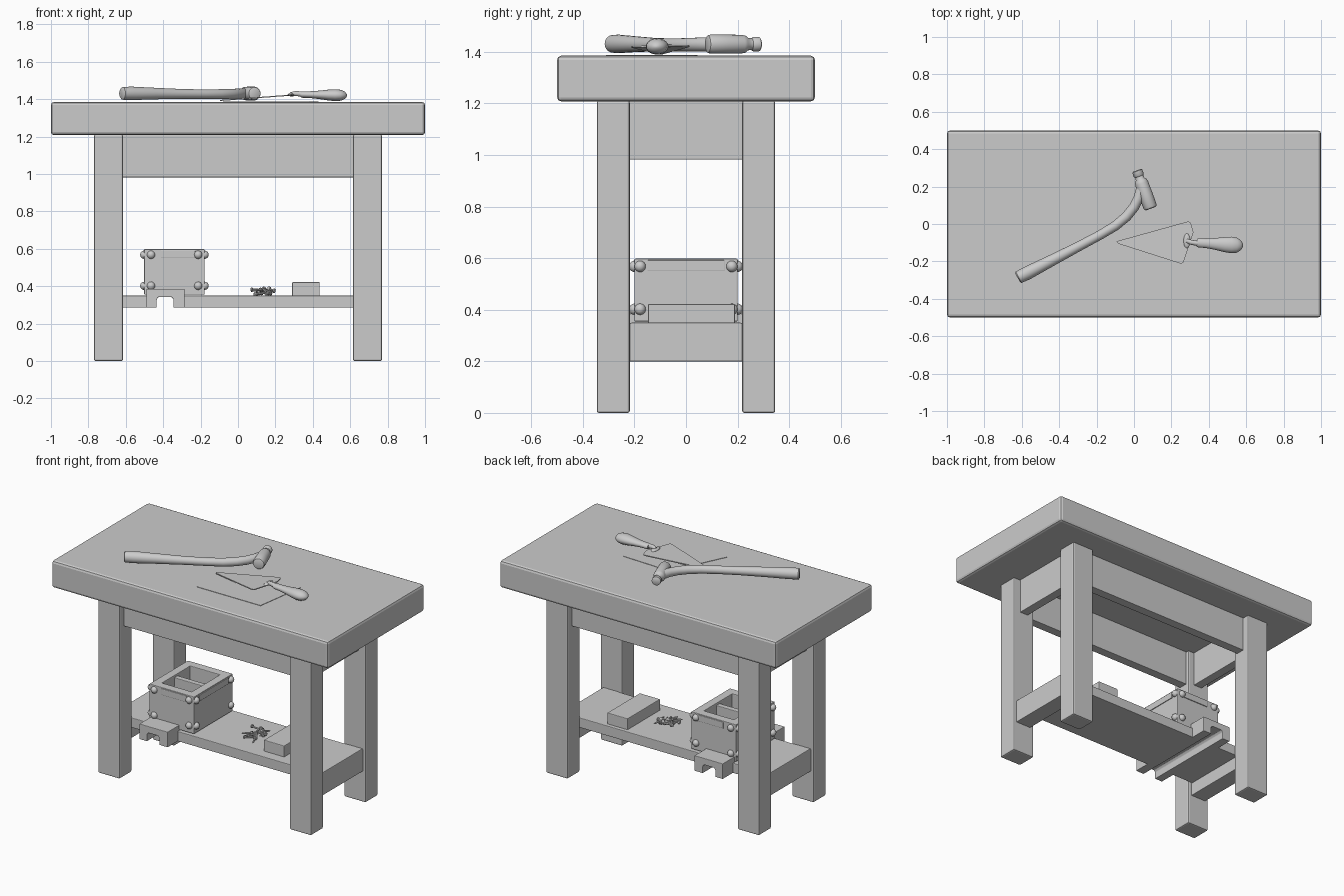
import bpy, bmesh, math, random
from mathutils import Vector

if "Cube" in bpy.data.objects:
    bpy.data.objects.remove(bpy.data.objects["Cube"])

random.seed(4)


def finish(name, bm, smooth=False, bevel=0.0, segs=2):
    bmesh.ops.recalc_face_normals(bm, faces=bm.faces)
    me = bpy.data.meshes.new(name)
    bm.to_mesh(me)
    bm.free()
    ob = bpy.data.objects.new(name, me)
    bpy.context.collection.objects.link(ob)
    if bevel:
        m = ob.modifiers.new("bevel", 'BEVEL')
        m.width, m.segments = bevel, segs
    if smooth:
        bpy.ops.object.select_all(action='DESELECT')
        ob.select_set(True)
        bpy.context.view_layer.objects.active = ob
        bpy.ops.object.shade_smooth_by_angle(angle=math.radians(40))
    return ob


def box(name, x0, x1, y0, y1, z0, z1, bevel=0.004):
    bm = bmesh.new()
    bmesh.ops.create_cube(bm, size=1)
    for v in bm.verts:
        v.co = ((x0 + x1) / 2 + v.co.x * (x1 - x0), (y0 + y1) / 2 + v.co.y * (y1 - y0),
                (z0 + z1) / 2 + v.co.z * (z1 - z0))
    return finish(name, bm, bevel=bevel)


def prism(name, outline, axis, a, b, bevel=0.0):
    """Extrude an outline along y (outline is x,z) or z (outline is x,y)."""
    bm = bmesh.new()
    pos = (lambda u, v, w: (u, w, v)) if axis == 'y' else (lambda u, v, w: (u, v, w))
    face = bm.faces.new([bm.verts.new(pos(u, v, a)) for u, v in outline])
    ext = bmesh.ops.extrude_face_region(bm, geom=[face])
    moved = [g for g in ext['geom'] if isinstance(g, bmesh.types.BMVert)]
    bmesh.ops.translate(bm, verts=moved, vec=Vector(pos(0, 0, b - a)))
    return finish(name, bm, bevel=bevel)


def sweep(name, path, n=20, flat=1.0):
    """Round section swept along (x, y, z, radius) points."""
    bm = bmesh.new()
    pts = [Vector(p[:3]) for p in path]
    rings = []
    for i, p in enumerate(pts):
        t = (pts[min(i + 1, len(pts) - 1)] - pts[max(i - 1, 0)]).normalized()
        ref = Vector((0, 0, 1)) if abs(t.z) < 0.9 else Vector((1, 0, 0))
        s = t.cross(ref).normalized()
        u = s.cross(t)
        r = path[i][3]
        rings.append([bm.verts.new(p + s * r * math.cos(k * math.tau / n)
                                   + u * r * flat * math.sin(k * math.tau / n)) for k in range(n)])
    for a, b in zip(rings, rings[1:]):
        for k in range(n):
            bm.faces.new((a[k], a[(k + 1) % n], b[(k + 1) % n], b[k]))
    bm.faces.new(rings[0])
    bm.faces.new(rings[-1])
    return finish(name, bm, smooth=True)


def spindle(name, a, b, profile, n=20, flat=1.0):
    """Turned part from a to b; profile holds (fraction, radius)."""
    a, b = Vector(a), Vector(b)
    return sweep(name, [(*a.lerp(b, t), r) for t, r in profile], n, flat)


# Table: top, legs, aprons, stretchers
box("table_top", -1, 1, -0.5, 0.5, 1.208, 1.385, 0.016)
for s, side in ((-1, "left"), (1, "right")):
    for t, end in ((-1, "front"), (1, "back")):
        box(f"{end}_{side}_leg", *sorted((s * 0.615, s * 0.77)), *sorted((t * 0.218, t * 0.346)),
            0, 1.21, 0.008)
    box(f"{side}_apron", *sorted((s * 0.66, s * 0.72)), -0.222, 0.222, 0.982, 1.21)
    box(f"{side}_stretcher", *sorted((s * 0.64, s * 0.75)), -0.222, 0.222, 0.2, 0.348)
for t, end in ((-1, "front"), (1, "back")):
    box(f"{end}_apron", -0.62, 0.62, *sorted((t * 0.24, t * 0.3)), 0.982, 1.21)

# Lower shelf, split where the channel passes through
box("shelf_left", -0.75, -0.44, -0.215, 0.215, 0.285, 0.35)
box("shelf_right", -0.34, 0.75, -0.215, 0.215, 0.285, 0.35)
prism("channel_block", [(-0.49, 0.285), (-0.435, 0.285), (-0.435, 0.33), (-0.425, 0.342),
                        (-0.355, 0.342), (-0.345, 0.33), (-0.345, 0.285), (-0.285, 0.285),
                        (-0.285, 0.385), (-0.49, 0.385)], 'y', -0.32, 0.32, 0.003)

# Open crate with a divider
X0, X1, Y, Z0, Z1, W = -0.502, -0.178, 0.2, 0.355, 0.598, 0.055
box("crate_floor", X0 + 0.02, X1 - 0.02, -Y + 0.02, Y - 0.02, Z0, Z0 + 0.04, 0)
for s, n in ((-1, "front"), (1, "back")):
    box(f"crate_{n}_wall", X0, X1, *sorted((s * Y, s * (Y - W))), Z0, Z1)
    box(f"crate_{n}_band", X0 + 0.09, X1 - 0.05, *sorted((s * (Y + 0.005), s * (Y - 0.01))), 0.55, 0.592)
for n, a, b in (("left", X0, X0 + W), ("right", X1 - W, X1)):
    box(f"crate_{n}_wall", a, b, -Y + 0.03, Y - 0.03, Z0, Z1)
    c = X0 if n == "left" else X1
    box(f"crate_{n}_band", c - 0.005, c + 0.005, -0.15, 0.15, 0.55, 0.592, 0.002)
box("crate_divider", X0 + 0.03, X1 - 0.03, -0.018, 0.018, Z0, Z1 - 0.015)


# Rounded bolt heads on the crate
def bolt(name, loc, scale):
    bm = bmesh.new()
    bmesh.ops.create_uvsphere(bm, u_segments=14, v_segments=8, radius=1)
    for v in bm.verts:
        v.co = [loc[i] + v.co[i] * scale[i] for i in range(3)]
    finish(name, bm, smooth=True)


for z in (0.568, 0.402):
    for s in (-1, 1):
        for x in (X0 + 0.037, X1 - 0.035):
            bolt("crate_bolt", (x, s * Y, z), (0.022, 0.021, 0.022))
        for x in (X0, X1):
            bolt("crate_bolt", (x, s * 0.178, z), (0.022, 0.022, 0.022))

# Brick and loose nails on the shelf
box("brick", 0.29, 0.437, -0.147, 0.19, 0.345, 0.422)
for i in range(18):
    a = random.uniform(0, math.tau)
    c = Vector((0.138 + random.uniform(-0.045, 0.045), -0.015 + random.uniform(-0.06, 0.06),
                0.357 + random.random() * 0.028))
    d = Vector((math.cos(a), math.sin(a), random.uniform(-0.25, 0.25))) * 0.034
    spindle("nail", c - d, c + d, [(0, 0.001), (0.15, 0.005), (0.84, 0.006), (0.85, 0.012),
                                   (0.96, 0.012), (1, 0.007)], 8)

# Thin sheet lying under the trowel
prism("paper_sheet", [(-0.08, -0.31), (0.38, -0.31), (0.43, 0.032), (0.09, 0.045)], 'z', 1.38, 1.3875)

# Hammer: curved handle and turned head
sweep("hammer_handle", [(-0.622, -0.288, 1.431, 0.026), (-0.617, -0.285, 1.431, 0.034),
                        (-0.57, -0.262, 1.431, 0.036), (-0.45, -0.2, 1.43, 0.031),
                        (-0.3, -0.122, 1.428, 0.026), (-0.18, -0.058, 1.427, 0.025),
                        (-0.1, -0.01, 1.427, 0.026), (-0.04, 0.04, 1.428, 0.027),
                        (0.0, 0.09, 1.429, 0.027), (0.025, 0.14, 1.43, 0.027),
                        (0.04, 0.19, 1.43, 0.028)])
spindle("hammer_head", (0.016, 0.287, 1.43), (0.09, 0.082, 1.43),
        [(0, 0.022), (0.02, 0.028), (0.13, 0.028), (0.16, 0.023), (0.23, 0.024), (0.28, 0.033),
         (0.34, 0.036), (0.65, 0.037), (0.94, 0.037), (0.985, 0.033), (1, 0.026)], 24)

# Trowel: tilted blade, boss, shank and handle
blade = prism("trowel_blade", [(-0.095, -0.093), (-0.085, -0.105), (0.25, -0.212), (0.263, -0.208),
                               (0.303, -0.09), (0.318, -0.045), (0.303, 0.008), (0.29, 0.014)],
              'z', 0, 0.006)
for v in blade.data.vertices:
    v.co.z += 1.39 + 0.03 * (v.co.x + 0.095) / 0.4
bolt("trowel_boss", (0.283, -0.09, 1.424), (0.018, 0.04, 0.009))
sweep("trowel_shank", [(0.283, -0.09, 1.425, 0.012), (0.305, -0.098, 1.43, 0.013),
                       (0.335, -0.103, 1.428, 0.014), (0.37, -0.104, 1.424, 0.016)], 12)
spindle("trowel_handle", (0.335, -0.1, 1.425), (0.583, -0.116, 1.42),
        [(0, 0.02), (0.04, 0.024), (0.2, 0.025), (0.4, 0.031), (0.6, 0.04), (0.75, 0.044),
         (0.87, 0.04), (0.95, 0.027), (0.99, 0.012), (1, 0.003)], 20, 0.72)
